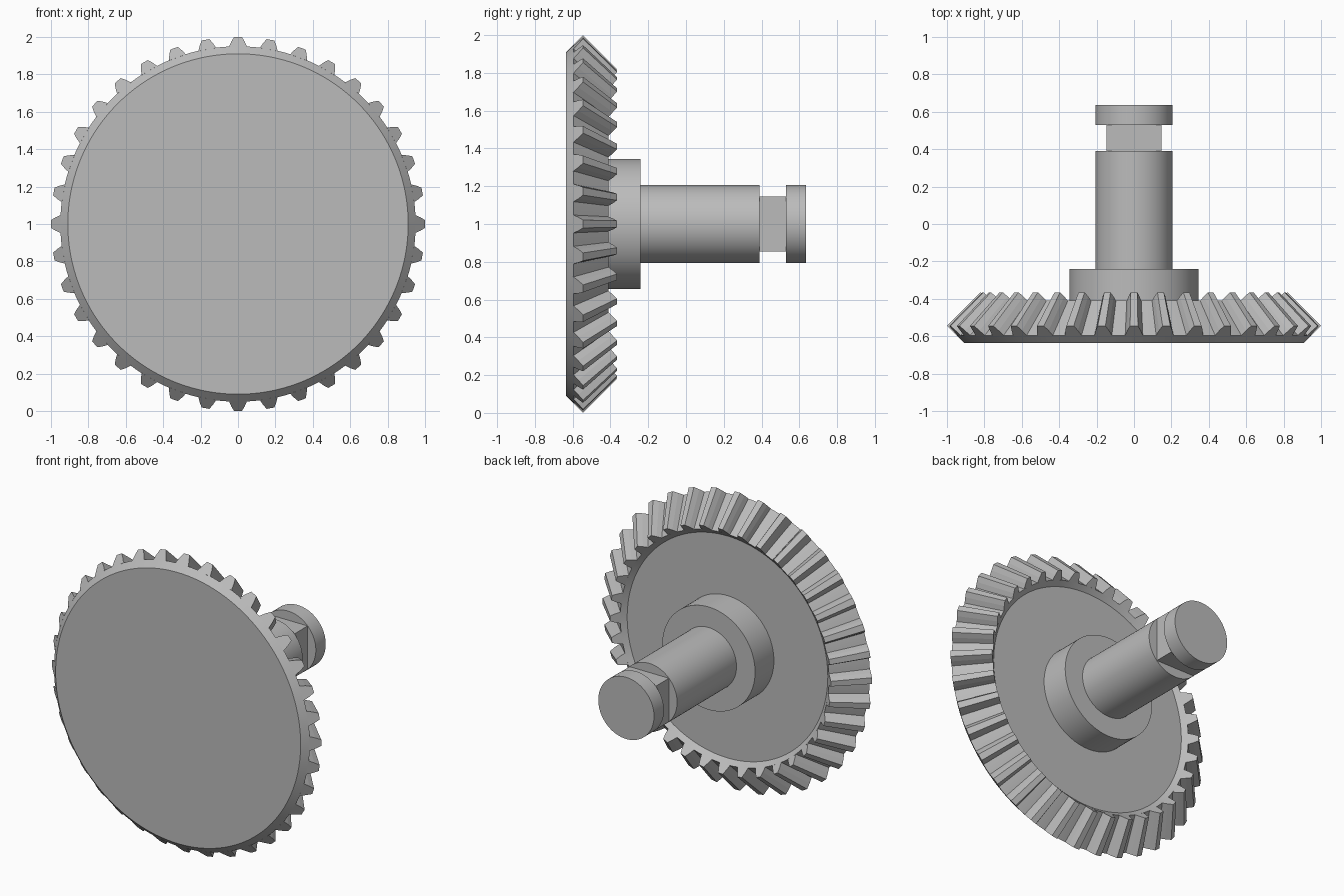
import bpy, bmesh
from math import sin, cos, pi, radians
from mathutils import Matrix, Vector

if "Cube" in bpy.data.objects:
    bpy.data.objects.remove(bpy.data.objects["Cube"])

steel = bpy.data.materials.new("grey_steel")
steel.use_nodes = True
GREY = (0.5, 0.5, 0.5, 1)
steel.diffuse_color = GREY
steel.node_tree.nodes["Principled BSDF"].inputs["Base Color"].default_value = GREY

AXIS_Z = 1.0      # height of the shaft axis
TEETH = 36


def finish(bm, name, smooth=True):
    bmesh.ops.recalc_face_normals(bm, faces=bm.faces)
    mesh = bpy.data.meshes.new(name)
    bm.to_mesh(mesh)
    bm.free()
    mesh.materials.append(steel)
    obj = bpy.data.objects.new(name, mesh)
    bpy.context.collection.objects.link(obj)
    obj.location.z = AXIS_Z
    if smooth:
        bpy.ops.object.select_all(action='DESELECT')
        obj.select_set(True)
        bpy.context.view_layer.objects.active = obj
        bpy.ops.object.shade_smooth_by_angle(angle=radians(25))
    return obj


def lathe(name, profile, segments):
    """Turn (radius, y) points around the y axis and cap both ends."""
    bm = bmesh.new()
    rings = [[bm.verts.new((r * sin(2 * pi * i / segments), y,
                            r * cos(2 * pi * i / segments)))
              for i in range(segments)] for r, y in profile]
    for a, b in zip(rings, rings[1:]):
        for i in range(segments):
            j = (i + 1) % segments
            bm.faces.new((a[i], a[j], b[j], b[i]))
    bm.faces.new(rings[0])
    bm.faces.new(rings[-1])
    return finish(bm, name)


# Gear blank: flat front, bevelled rim, root cone and recessed back
lathe("gear_blank", [(0.91, -0.635), (0.95, -0.595), (0.775, -0.41),
                     (0.745, -0.44)], TEETH * 4)

# Hub, shaft and end collar
lathe("hub", [(0.345, -0.45), (0.345, -0.24)], 96)
lathe("shaft", [(0.207, -0.26), (0.207, 0.39)], 96)
lathe("end_collar", [(0.207, 0.53), (0.207, 0.635)], 96)

# Square neck between the shaft and the collar
bm = bmesh.new()
bmesh.ops.create_cube(bm, size=1)
bmesh.ops.scale(bm, vec=(0.292, 0.16, 0.292), verts=bm.verts)
bmesh.ops.translate(bm, vec=(0, 0.46, 0), verts=bm.verts)
finish(bm, "square_neck", smooth=False)

# Straight bevel teeth, tapering towards the inner end
flank = [(-0.05, 0.048), (0.5, 0.036), (1.0, 0.021)]   # (height share, half width)
ends = [((0.95, -0.595), (1.0, -0.545), 1.0),          # root, tip, width scale
        ((0.775, -0.41), (0.82, -0.365), 0.82)]
bm = bmesh.new()
for t in range(TEETH):
    turn = Matrix.Rotation(2 * pi * t / TEETH, 3, 'Y')
    loops = []
    for root, tip, scale in ends:
        root, tip = Vector(root), Vector(tip)
        outline = [(-w, h) for h, w in flank] + [(w, h) for h, w in reversed(flank)]
        loop = []
        for w, h in outline:
            r, y = root.lerp(tip, h) if 0 <= h <= 1 else root + (tip - root) * h
            loop.append(bm.verts.new(turn @ Vector((w * scale, y, r))))
        loops.append(loop)
    outer, inner = loops
    for i in range(len(outer)):
        j = (i + 1) % len(outer)
        bm.faces.new((outer[i], outer[j], inner[j], inner[i]))
    bm.faces.new(outer)
    bm.faces.new(inner)
finish(bm, "gear_teeth", smooth=False)
